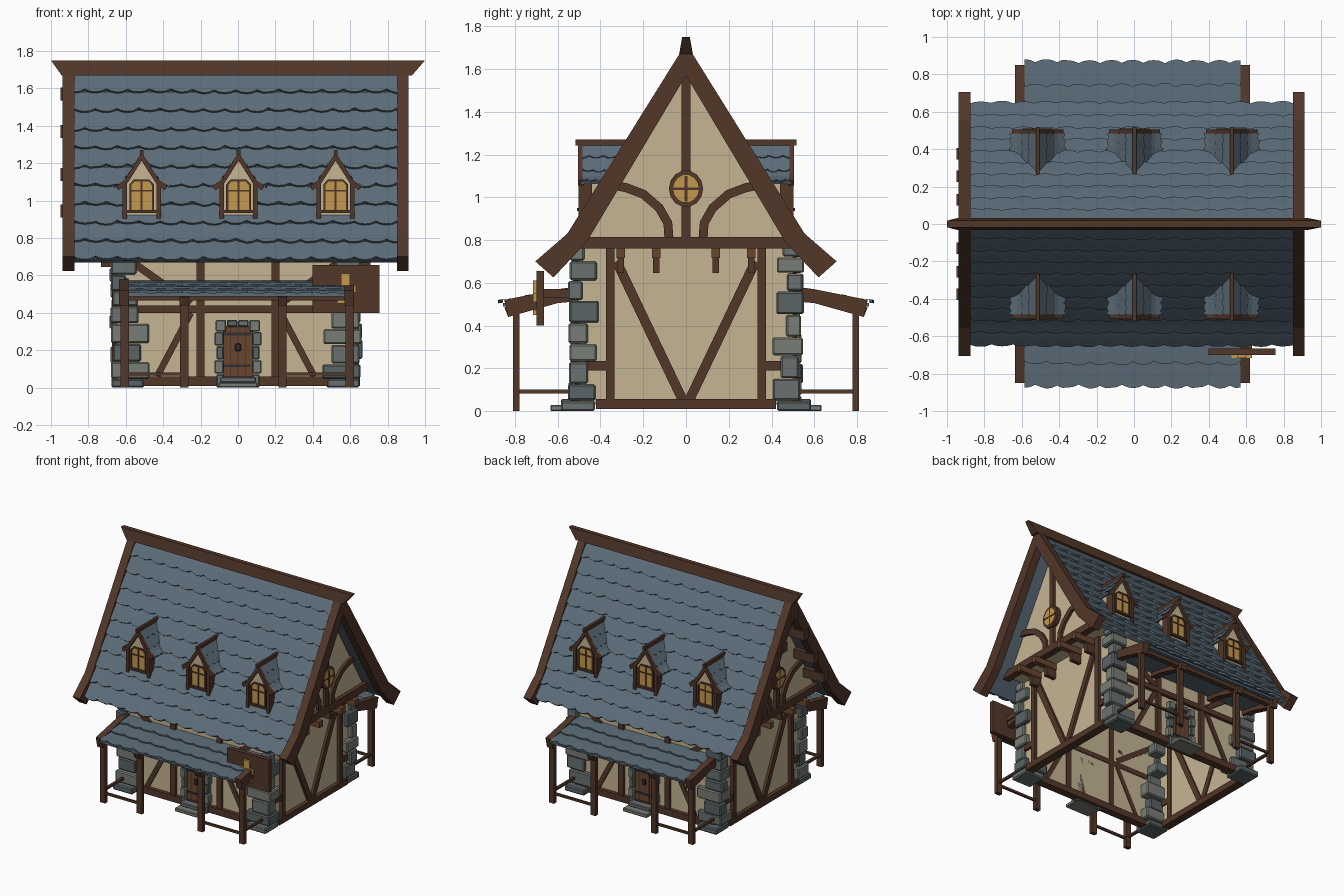
import bpy, bmesh, random
from mathutils import Vector

if "Cube" in bpy.data.objects:
    bpy.data.objects.remove(bpy.data.objects["Cube"])
random.seed(4)
C = -0.0125  # house centre in x

def mat(name, c):
    m = bpy.data.materials.new(name)
    m.diffuse_color = (*c, 1)
    m.use_nodes = True
    m.node_tree.nodes["Principled BSDF"].inputs["Base Color"].default_value = m.diffuse_color
    return m
WOOD = mat("timber", (.085, .038, .022)); DOOR = mat("door_wood", (.14, .062, .03))
PLAS = mat("plaster", (.56, .46, .29)); TILE = mat("slate", (.105, .15, .19))
STONE = [mat("stone_a", (.14, .165, .16)), mat("stone_b", (.19, .205, .18)), mat("stone_c", (.10, .125, .13))]
GOLD = mat("window_glow", (.55, .32, .08)); IRON = mat("iron", (.03, .03, .035))

def mesh(name, verts, faces, m, bevel=0):
    me = bpy.data.meshes.new(name)
    me.from_pydata([tuple(v) for v in verts], [], faces)
    bm = bmesh.new(); bm.from_mesh(me)
    bmesh.ops.recalc_face_normals(bm, faces=bm.faces)
    bm.to_mesh(me); bm.free()
    me.materials.append(m)
    o = bpy.data.objects.new(name, me)
    bpy.context.collection.objects.link(o)
    if bevel:
        b = o.modifiers.new("bevel", 'BEVEL'); b.width = bevel; b.segments = 1
    return o

def prism(name, pts, axis, a, b, m, bevel=0):
    """Extrude a 2D profile along x or y; b may be a function of the profile point."""
    n = len(pts)
    put = (lambda d, p: (d, p[0], p[1])) if axis == 'x' else (lambda d, p: (p[0], d, p[1]))
    vs = [put(a, p) for p in pts] + [put(b(p) if callable(b) else b, p) for p in pts]
    fs = [list(range(n)), list(range(n, 2 * n))]
    fs += [[i, (i + 1) % n, n + (i + 1) % n, n + i] for i in range(n)]
    return mesh(name, vs, fs, m, bevel)

def box(name, x0, x1, y0, y1, z0, z1, m, bevel=0):
    return prism(name, [(x0, z0), (x1, z0), (x1, z1), (x0, z1)], 'y', y0, y1, m, bevel)

def band(path, w):
    """Outline of a 2D strip of width w along a path."""
    P = [Vector(p) for p in path]; L, R = [], []
    for i, p in enumerate(P):
        t = (P[min(i + 1, len(P) - 1)] - P[max(i - 1, 0)]).normalized()
        n = Vector((-t.y, t.x)) * w / 2
        L.append(tuple(p + n)); R.append(tuple(p - n))
    return L + R[::-1]

def chevron(outer, inner, cx=0):
    f = lambda l, s: [(cx + s * u, v) for u, v in l]
    return f(outer, 1) + f(inner[::-1], 1) + f(inner[1:], -1) + f(outer[:0:-1], -1)

def tiles(name, path, place, rows, scallops, amp, lift):
    """Overlapping rows of scalloped slates down a 2D path."""
    P = [Vector(p) for p in path]
    seg = [(P[i + 1] - P[i]).length for i in range(len(P) - 1)]
    total = sum(seg)
    def at(d, h):
        i = 0
        while i < len(seg) - 1 and d > seg[i]:
            d -= seg[i]; i += 1
        t = (P[i + 1] - P[i]).normalized()
        return P[i] + t * d + Vector((-t.y, t.x)) * h
    vs, fs = [], []
    n = scallops * 4
    for r in range(rows):
        d0, d1 = total * r / rows, total * (r + 1) / rows
        jit = [random.uniform(-.4, .4) * amp for _ in range(scallops + 1)]
        for k in range(n + 1):
            q = k + 2 * (r % 2)
            drop = amp * (1, .65, -.6, .65)[q % 4] + jit[k // 4]
            b = len(vs)
            vs += [place(k / n, at(d0, .002)), place(k / n, at((d0 + d1) / 2, lift * .6)),
                   place(k / n, at(d1 + drop, lift)), place(k / n, at(d1 + drop, -.002))]
            if k < n:
                fs += [[b + j, b + j + 1, b + j + 5, b + j + 4] for j in range(3)]
    return mesh(name, vs, fs, TILE)

# --- main roof
ridge = box("ridge_beam", -1, 1, -.032, .032, 1.67, 1.75, WOOD)
for v in ridge.data.vertices:
    if v.co.z < 1.7:
        v.co.x = v.co.x * .937 + C / 2
    else:
        v.co.y *= .55
prism("roof_deck", chevron([(0, 1.67), (.53, .82), (.635, .685)], [(0, 1.61), (.50, .79), (.61, .67)]),
      'x', C - .87, C + .87, TILE)
barge = chevron([(0, 1.72), (.555, .83), (.705, .70)], [(0, 1.57), (.465, .79), (.62, .625)])
for s in (-1, 1):
    tiles("roof_slates", [(0, 1.68), (.53, .83), (.635, .685)],
          lambda u, p: (C - .865 + 1.73 * u, s * p.x, p.y), 10, 15, .011, .018)
    prism("bargeboard", barge, 'x', C + s * .862, C + s * .925, WOOD)

# --- purlins on the left gable
for y, z in ((.375, .945), (.255, 1.14), (.13, 1.37), (0, 1.57)):
    for s in ((-1, 1) if y else (1,)):
        box("purlin", -.95, -.70, s * y - .03, s * y + .03, z - .035, z + .035, WOOD)

# --- gable ends
for s in (-1, 1):
    X = lambda d: C + s * d
    box("gable_wall", X(.62), X(.635), -.5, .5, .03, .78, PLAS)
    prism("upper_gable_wall", [(-.49, .78), (.49, .78), (0, 1.61)], 'x', X(.745), X(.76), PLAS)
    box("jetty_floor", X(.62), X(.76), -.49, .49, .765, .78, PLAS)
    box("jetty_beam", X(.735), X(.79), -.53, .53, .76, .815, WOOD)
    box("gable_sill", X(.60), X(.665), -.42, .42, .01, .057, WOOD)
    box("king_post", X(.75), X(.785), -.02, .02, .815, 1.58, WOOD)
    for t in (-1, 1):
        T = lambda pts: [(t * u, v) for u, v in pts]
        box("gable_post", X(.61), X(.66), t * .335, t * .375, .05, .765, WOOD)
        box("gable_rail", X(.61), X(.655), t * .37, t * .47, .19, .235, WOOD)
        prism("gable_brace", band(T([(.01, .04), (.325, .70)]), .045), 'x', X(.61), X(.655), WOOD)
        prism("curved_brace", band(T([(.08, .81), (.085, .88), (.125, .95), (.20, 1.015), (.28, 1.045), (.36, 1.06)]), .042),
              'x', X(.75), X(.78), WOOD)
        for y in (.305, .14):
            box("corbel", X(.62), X(.83), t * y - .02, t * y + .02, .715, .762, DOOR)
            box("corbel_foot", X(.62), X(.72), t * y - .015, t * y + .015, .645, .718, WOOD)
    # round window
    for nm, r, d, m in (("round_frame", .08, .79, WOOD), ("round_glass", .06, .795, GOLD)):
        bpy.ops.mesh.primitive_cylinder_add(vertices=14, radius=r, depth=.05, location=(X(d - .02), 0, 1.04),
                                            rotation=(0, 1.5708, 0))
        o = bpy.context.object; o.name = nm; o.scale.x = 1.08; o.data.materials.append(m)
    box("round_mullion", X(.78), X(.802), -.006, .006, .98, 1.10, WOOD)
    box("round_transom", X(.78), X(.802), -.06, .06, 1.034, 1.046, WOOD)

# --- corner stones
for sx in (-1, 1):
    for sy in (-1, 1):
        z, i = 0, 0
        while z < .75:
            h = min(random.uniform(.075, .11), .775 - z) if z else .05
            ox, oy = .665 + random.uniform(-.012, .0125), .54 + random.uniform(-.012, .015)
            lx = (.17 if z < .36 else .10) + (.035 if i % 2 else -.02)
            ly = (.13 if i % 2 else .075) + random.uniform(-.01, .02)
            if i == 0:
                oy, ly, lx = .585, .16, .17
            box("corner_stone", C + sx * ox, C + sx * (ox - lx), sy * oy, sy * (oy - ly), z, z + h - .004,
                random.choice(STONE), .008)
            z += h; i += 1

roof_y = lambda z: (1.68 - z) * .6235
for s in (-1, 1):
    # --- long walls
    Y = lambda d: s * d
    box("long_wall", C - .63, C + .63, Y(.49), Y(.50), .03, .80, PLAS)
    box("wall_sill", C - .60, C + .60, Y(.47), Y(.53), .01, .06, WOOD)
    box("wall_rail", C - .60, C + .60, Y(.485), Y(.525), .40, .44, WOOD)
    for t in (-1, 1):
        box("wall_post", t * .2 - .022, t * .2 + .022, Y(.485), Y(.52), .05, .78, WOOD)
        prism("wall_brace", band([(C + t * .58, .69), (C + t * .24, .45)], .04), 'y', Y(.485), Y(.515), WOOD)
        prism("lower_brace", band([(C + t * .42, .06), (C + t * .24, .40)], .035), 'y', Y(.485), Y(.512), WOOD)

    # --- door, stone frame and steps
    box("door", -.08, .08, Y(.49), Y(.515), .06, .33, DOOR)
    for k in range(1, 4):
        box("door_gap", -.08 + .04 * k - .003, -.077 + .04 * k, Y(.51), Y(.517), .06, .33, WOOD)
    for z in (.11, .28):
        box("door_strap", -.078, .07, Y(.51), Y(.521), z, z + .014, IRON)
    box("door_handle", -.015, .015, Y(.51), Y(.53), .195, .235, IRON, .005)
    for t in (-1, 1):
        for k in range(4):
            w = .125 if k % 2 else .115
            box("jamb_stone", t * .078, t * w, Y(.49), Y(.54), .075 * k, .075 * k + .072, STONE[k % 3], .006)
    for k in range(4):
        box("lintel_stone", -.12 + .06 * k, -.063 + .06 * k, Y(.49), Y(.54), .30 if k in (0, 3) else .325, .362, STONE[(k + 1) % 3], .006)
    box("lower_step", -.105, .105, Y(.50), Y(.635), 0, .028, STONE[1], .005)
    box("upper_step", -.095, .095, Y(.50), Y(.585), .028, .056, STONE[0], .005)

    # --- porch
    for x in (-.605, -.287, .238, .597):
        box("porch_post", x - .022, x + .022, Y(.78), Y(.81), 0, .48, WOOD)
    box("porch_beam", -.63, .62, Y(.775), Y(.815), .465, .50, WOOD)
    for x0, x1 in ((-.605, -.287), (.238, .597)):
        box("porch_rail", x0, x1, Y(.787), Y(.803), .065, .082, WOOD)
    for x in (-.61, -.287, .238, .595):
        end = abs(x) > .5
        top = .01 if end else -.025
        prism("porch_rafter", [(s * .49, .575 + top), (s * .60, .56 + top), (s * .85, .51 + top),
                               (s * .832, .44), (s * .60, .505), (s * .49, .515)], 'x', x - .025, x + .025, WOOD)
        if end:
            box("porch_side_rail", x - .01, x + .01, Y(.53), Y(.80), .083, .10, WOOD)
    prism("porch_deck", [(s * .49, .57), (s * .855, .505), (s * .855, .488), (s * .49, .553)], 'x', -.585, .57, TILE)
    tiles("porch_slates", [(.49, .572), (.865, .508)],
          lambda u, p: (-.585 + 1.155 * u, s * p.x, p.y), 3, 10, .01, .014)

    # --- dormers
    for cx in (-.515, .003, .522):
        back = lambda p: s * (roof_y(p[1]) - .01)
        prism("dormer_body", [(cx - .09, .905), (cx + .09, .905), (cx + .09, 1.09), (cx, 1.225), (cx - .09, 1.09)],
              'y', s * .487, back, PLAS)
        prism("dormer_roof", chevron([(0, 1.25), (.09, 1.105), (.135, 1.075)], [(0, 1.225), (.085, 1.09), (.13, 1.062)], cx),
              'y', s * .49, back, TILE)
        prism("dormer_bargeboard", chevron([(0, 1.258), (.092, 1.11), (.137, 1.078)], [(0, 1.213), (.075, 1.095), (.122, 1.055)], cx),
              'y', s * .478, s * .505, WOOD)
        box("dormer_ridge", cx - .01, cx + .01, s * .518, s * .255, 1.243, 1.27, WOOD)
        for t in (-1, 1):
            tiles("dormer_slates", [(0, 1.252), (.09, 1.107), (.138, 1.075)],
                  lambda u, p: (cx + t * p.x, s * (.485 * (1 - u) + (roof_y(p.y) - .015) * u), p.y), 3, 3, .008, .009)
            box("dormer_post", cx + t * .078, cx + t * .102, s * .44, s * .502, .905, 1.095, WOOD)
            box("window_jamb", cx + t * .055, cx + t * .066, s * .48, s * .50, .945, 1.085, WOOD)
        prism("dormer_glass", [(cx - .057, .95), (cx + .057, .95), (cx + .057, 1.085), (cx + .04, 1.105),
                               (cx - .04, 1.105), (cx - .057, 1.085)], 'y', s * .48, s * .493, GOLD)
        box("window_sill", cx - .08, cx + .08, s * .48, s * .51, .935, .95, WOOD)
        box("window_mullion", cx - .005, cx + .005, s * .48, s * .498, .95, 1.105, WOOD)
        box("window_transom", cx - .057, cx + .057, s * .48, s * .498, 1.048, 1.057, WOOD)
        prism("window_head", band([(cx - .062, 1.083), (cx - .04, 1.108), (cx + .04, 1.108), (cx + .062, 1.083)], .011),
              'y', s * .48, s * .50, WOOD)

# --- hanging sign with a plain gold ornament
box("sign_board", .397, .757, -.70, -.665, .40, .655, WOOD)
box("sign_bracket", .60, .63, -.67, -.50, .53, .57, WOOD)
box("sign_ornament", .55, .60, -.716, -.70, .45, .61, GOLD)
box("sign_ornament_bar", .52, .63, -.716, -.70, .51, .55, GOLD)
box("sign_ornament_base", .53, .62, -.716, -.70, .45, .47, GOLD)
